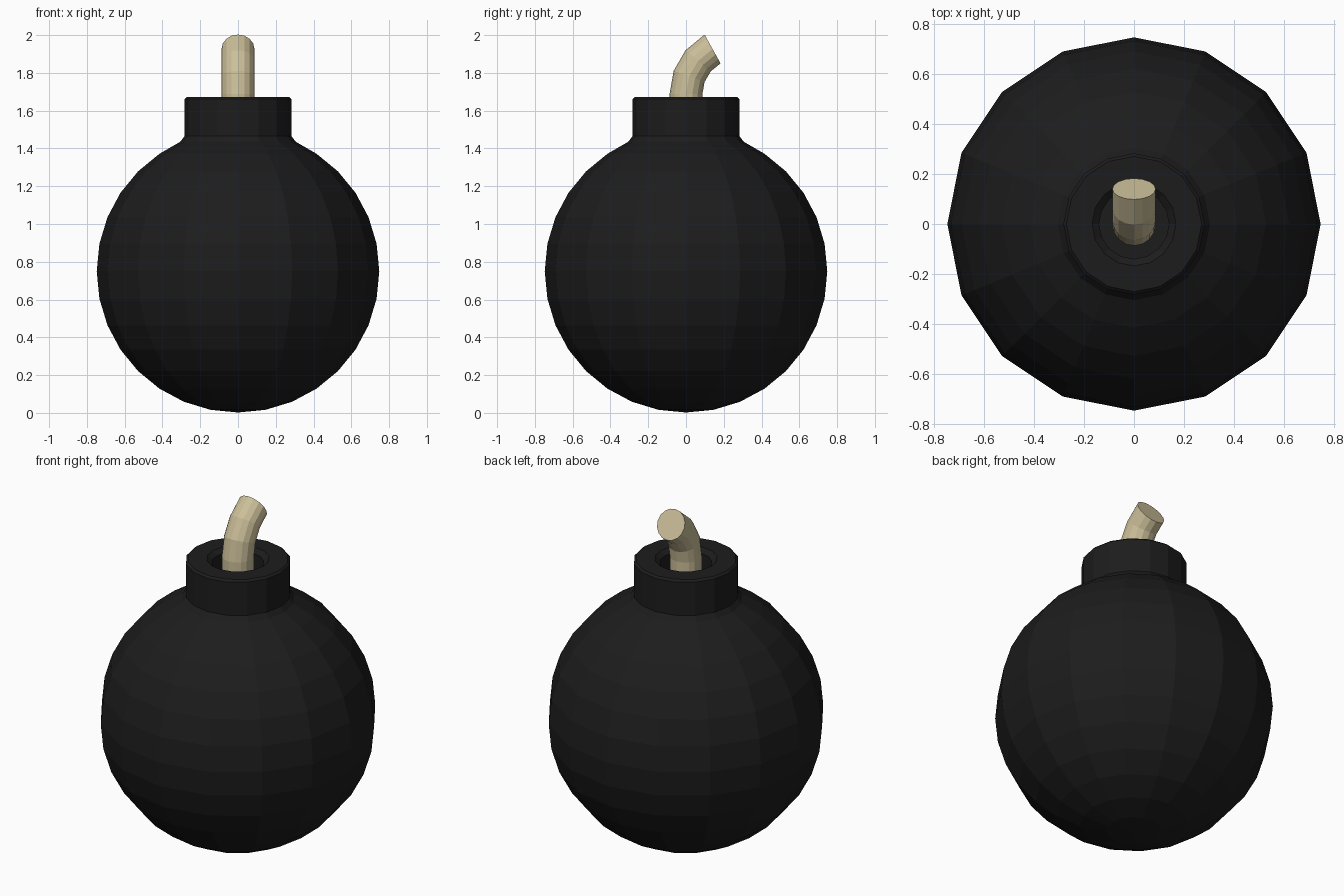
import bpy, bmesh
from math import sin, cos, pi, radians
from mathutils import Vector

if "Cube" in bpy.data.objects:
    bpy.data.objects.remove(bpy.data.objects["Cube"])

SIDES = 16


def material(name, color):
    m = bpy.data.materials.new(name)
    m.diffuse_color = color
    m.use_nodes = True
    m.node_tree.nodes["Principled BSDF"].inputs["Base Color"].default_value = m.diffuse_color
    return m


def skin(name, rings, mat, start_cap, end_cap):
    """Join rings of points into a flat-shaded tube with closed ends.
    A cap is either a pole point or None for a flat n-gon."""
    bm = bmesh.new()
    loops = [[bm.verts.new(p) for p in ring] for ring in rings]
    for a, b in zip(loops, loops[1:]):
        for i in range(SIDES):
            j = (i + 1) % SIDES
            bm.faces.new((a[i], a[j], b[j], b[i]))
    for loop, pole in ((loops[0], start_cap), (loops[-1], end_cap)):
        if pole is None:
            bm.faces.new(loop)
        else:
            v = bm.verts.new(pole)
            for i in range(SIDES):
                bm.faces.new((loop[i], loop[(i + 1) % SIDES], v))
    bmesh.ops.recalc_face_normals(bm, faces=bm.faces)
    mesh = bpy.data.meshes.new(name)
    bm.to_mesh(mesh)
    bm.free()
    mesh.materials.append(mat)
    obj = bpy.data.objects.new(name, mesh)
    bpy.context.collection.objects.link(obj)
    return obj


def circle(center, radius, u, v):
    return [center + radius * (u * cos(2 * pi * i / SIDES) + v * sin(2 * pi * i / SIDES))
            for i in range(SIDES)]


X, Y = Vector((1, 0, 0)), Vector((0, 1, 0))
black = material("black_iron", (0.012, 0.012, 0.012, 1))
tan = material("fuse_cord", (0.60, 0.52, 0.32, 1))

# Round body flowing into a hollow, chamfered neck
R = 0.748
profile = [(R * sin(pi * k / 16), 0.75 - R * cos(pi * k / 16)) for k in range(1, 14)]
profile += [(0.305, 1.436), (0.283, 1.465), (0.283, 1.662), (0.271, 1.673),
            (0.168, 1.673), (0.14, 1.65), (0.14, 1.5)]
skin("body", [circle(Vector((0, 0, z)), r, X, Y) for r, z in profile], black,
     (0, 0, 0.75 - R), (0, 0, 1.5))

# Bent fuse: straight stem, then a 60 degree arc towards the back
bend, base = 0.273, 1.688
rings = [circle(Vector((0, 0, 1.49)), 0.087, X, Y)]
for deg in (0, 20, 40, 61):
    a = radians(deg)
    center = Vector((0, bend * (1 - cos(a)), base + bend * sin(a)))
    rings.append(circle(center, 0.087, X, Vector((0, cos(a), -sin(a)))))
skin("fuse", rings, tan, None, None)
